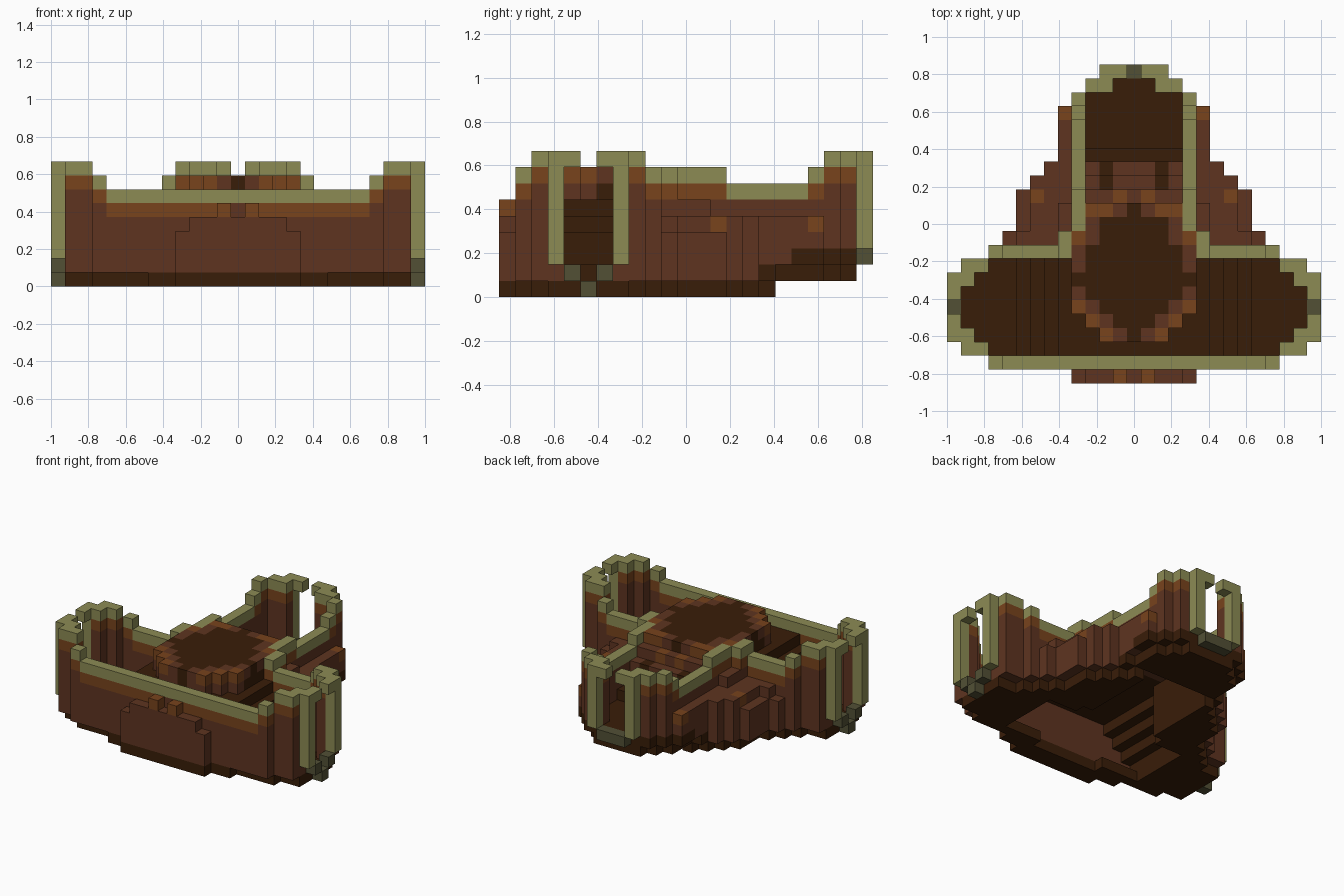
import bpy, bmesh
from mathutils import Vector

if "Cube" in bpy.data.objects:
    bpy.data.objects.remove(bpy.data.objects["Cube"])

S = 2 / 27            # edge of one block
NY = 11               # middle row

def lin(c):
    c /= 255
    return c / 12.92 if c <= 0.04045 else ((c + 0.055) / 1.055) ** 2.4

PALETTE = {"moss_green": (140, 139, 84), "dark_moss": (82, 80, 53),
           "red_brown": (94, 52, 32), "dark_brown": (57, 29, 8),
           "rust_brown": (120, 67, 28)}
mats, index = [], {}
for n, rgb in PALETTE.items():
    m = bpy.data.materials.new(n)
    m.diffuse_color = (*[lin(c) for c in rgb], 1)
    m.use_nodes = True
    m.node_tree.nodes["Principled BSDF"].inputs["Base Color"].default_value = m.diffuse_color
    index[n] = len(mats)
    mats.append(m)
G, M, B, D, O = PALETTE

cells = {}            # (i, j, k) -> (part, colour)

def fill(part, i, j, k, col):
    """Fill inclusive ranges; i is the distance from the mirror plane."""
    for a in range(i[0], i[1] + 1):
        for b in range(j[0], j[1] + 1):
            for c in range(k[0], k[1] + 1):
                for s in (-1, 1):
                    cells[s * a, b, c] = (part, col)

def base(j):          # the keel rises toward the back
    return 0 if j <= 16 else 1

def wall(part, i, j, top, rust=True):
    """Wall with dark foot, brown body, rust band and green rim."""
    for b in range(j[0], j[1] + 1):
        foot = 0 if b < 16 else (1 if b < 18 else 2)
        fill(part, i, (b, b), (base(b), top), B)
        fill(part, i, (b, b), (base(b), foot), D)
        if rust:
            fill(part, i, (b, b), (top - 1, top - 1), O)
        fill(part, i, (b, b), (top, top), G)

# side shoulders of the rear arm: column, row range, top
for i, j, t in [(5, (11, 18), 4), (5, (11, 12), 5), (6, (10, 15), 4),
                (7, (10, 14), 4), (8, (11, 13), 3), (8, (10, 10), 4), (9, (10, 10), 3)]:
    for b in range(j[0], j[1] + 1):
        fill("shoulder", (i, i), (b, b), (base(b), t), B)
        fill("shoulder", (i, i), (b, b), (base(b), 0 if b < 16 else 1), D)
fill("shoulder", (5, 5), (18, 19), (2, 2), D)
fill("shoulder", (5, 5), (19, 19), (3, 3), B)
fill("shoulder", (5, 5), (19, 19), (4, 4), O)
fill("shoulder", (7, 7), (13, 13), (4, 4), O)

# front wall and wing walls
wall("front_wall", (0, 9), (1, 1), 6)
wall("front_wall", (10, 10), (1, 1), 7)
wall("wing_wall", (11, 12), (2, 2), 8)
wall("wing_wall", (12, 12), (3, 3), 8)
wall("wing_wall", (12, 12), (7, 7), 8)
wall("wing_wall", (11, 12), (8, 8), 8)
wall("wing_wall", (10, 10), (9, 9), 7)
wall("wing_wall", (6, 9), (9, 9), 6)
wall("wing_wall", (5, 5), (9, 10), 7)

# rear arm walls, dark where they enclose the hollow underneath
wall("rear_wall", (4, 4), (11, 13), 7)
wall("rear_wall", (4, 4), (14, 18), 6, rust=False)
fill("rear_wall", (4, 4), (10, 15), (0, 4), D)
wall("rear_wall", (4, 4), (19, 19), 7)
wall("rear_wall", (4, 4), (20, 20), 8)
wall("rear_wall", (2, 3), (21, 21), 8)

# front panel
fill("front_panel", (0, 4), (0, 0), (0, 3), B)
fill("front_panel", (0, 3), (0, 0), (4, 4), B)
fill("front_panel", (0, 4), (0, 0), (0, 0), D)
fill("front_panel", (1, 1), (0, 0), (5, 5), O)
fill("front_wall", (0, 0), (1, 1), (5, 5), B)

# open gate frames at the three ends
for j in (3, 7):
    fill("gate_frame", (13, 13), (j, j), (2, 8), G)
for j in (4, 6):
    fill("gate_frame", (13, 13), (j, j), (8, 8), G)
    fill("gate_frame", (13, 13), (j, j), (1, 1), M)
fill("gate_frame", (13, 13), (5, 5), (0, 0), M)
fill("gate_frame", (2, 2), (22, 22), (3, 8), G)
fill("gate_frame", (1, 1), (22, 22), (8, 8), G)
fill("gate_frame", (0, 1), (22, 22), (2, 2), M)

# floors of the arms
fill("wing_floor", (9, 10), (2, 8), (0, 0), D)
fill("wing_floor", (11, 11), (3, 7), (0, 0), D)
fill("wing_floor", (12, 12), (4, 6), (0, 0), D)
fill("rear_floor", (0, 3), (17, 20), (1, 2), D)
fill("rear_floor", (0, 1), (21, 21), (1, 2), D)

# stairs up from each arm to the middle
for i, t in {8: 1, 7: 3, 6: 4, 5: 5}.items():
    fill("wing_stairs", (i, i), (2, 8), (t - 1, t), D)
for j, t in {16: 3, 15: 4, 14: 5, 13: 6}.items():
    fill("rear_stairs", (0, 3), (j, j), (t - 1, t), D if j > 15 else B)
    if j in (14, 15):
        fill("rear_stairs", (2, 2), (j, j), (t, t), D)
fill("rear_stairs", (1, 1), (13, 13), (6, 6), O)

# middle deck and raised platform with a two-tone rim
fill("middle_deck", (0, 4), (2, 10), (5, 5), D)
fill("middle_deck", (0, 3), (11, 12), (5, 5), B)
# row: (half width, outer colour, inner colour)
rows = {3: (2, O, B), 4: (3, O, B), 5: (4, O, B), 6: (4, B, D), 7: (4, D, D),
        8: (4, B, D), 9: (4, B, D), 10: (4, O, B), 11: (3, B, D), 12: (3, O, O)}
for j, (w, outer, inner) in rows.items():
    fill("platform", (0, w), (j, j), (6, 7), D)
    fill("platform", (w - 1, w - 1), (j, j), (6, 7), inner)
    fill("platform", (w, w), (j, j), (7, 7), outer)
    fill("platform", (w, w), (j, j), (6, 6), B if outer == O else D)
fill("platform", (1, 1), (12, 12), (7, 7), B)

# round off the bottom edge: lift the outline, close it one ring further in
foot = {(i, j) for i, j, k in cells}
def near(i, j, r):
    return [(i + a, j + b) for a in (-1, 0, 1) for b in (-1, 0, 1) if abs(a) + abs(b) <= r]
edge = {c for c in foot if any(n not in foot for n in near(*c, 1))}
for i, j in foot - edge:
    if any(n in edge for n in near(i, j, 2)):
        cells.setdefault((i, j, base(j)), ("keel", D))
for i, j in edge:
    key = (i, j, base(j))
    if key in cells and cells[key][0] != "gate_frame" and not (j <= 1 and abs(i) <= 6):
        del cells[key]

# turn each part into a mesh, keeping only exposed block faces
SIDES = [Vector(v) for v in ((1, 0, 0), (-1, 0, 0), (0, 1, 0),
                             (0, -1, 0), (0, 0, 1), (0, 0, -1))]
for part in sorted({p for p, _ in cells.values()}):
    bm = bmesh.new()
    for (i, j, k), (p, col) in cells.items():
        if p != part:
            continue
        centre = Vector((i, j - NY, k + 0.5))
        for n in SIDES:
            if (i + int(n.x), j + int(n.y), k + int(n.z)) in cells:
                continue
            u = Vector((n.y, n.z, n.x))
            v = n.cross(u)
            f = bm.faces.new([bm.verts.new((centre + (n + a * u + b * v) / 2) * S)
                              for a, b in ((-1, -1), (1, -1), (1, 1), (-1, 1))])
            f.material_index = index[col]
    bmesh.ops.remove_doubles(bm, verts=bm.verts, dist=0.001)
    me = bpy.data.meshes.new(part)
    bm.to_mesh(me)
    bm.free()
    for m in mats:
        me.materials.append(m)
    bpy.context.collection.objects.link(bpy.data.objects.new(part, me))
